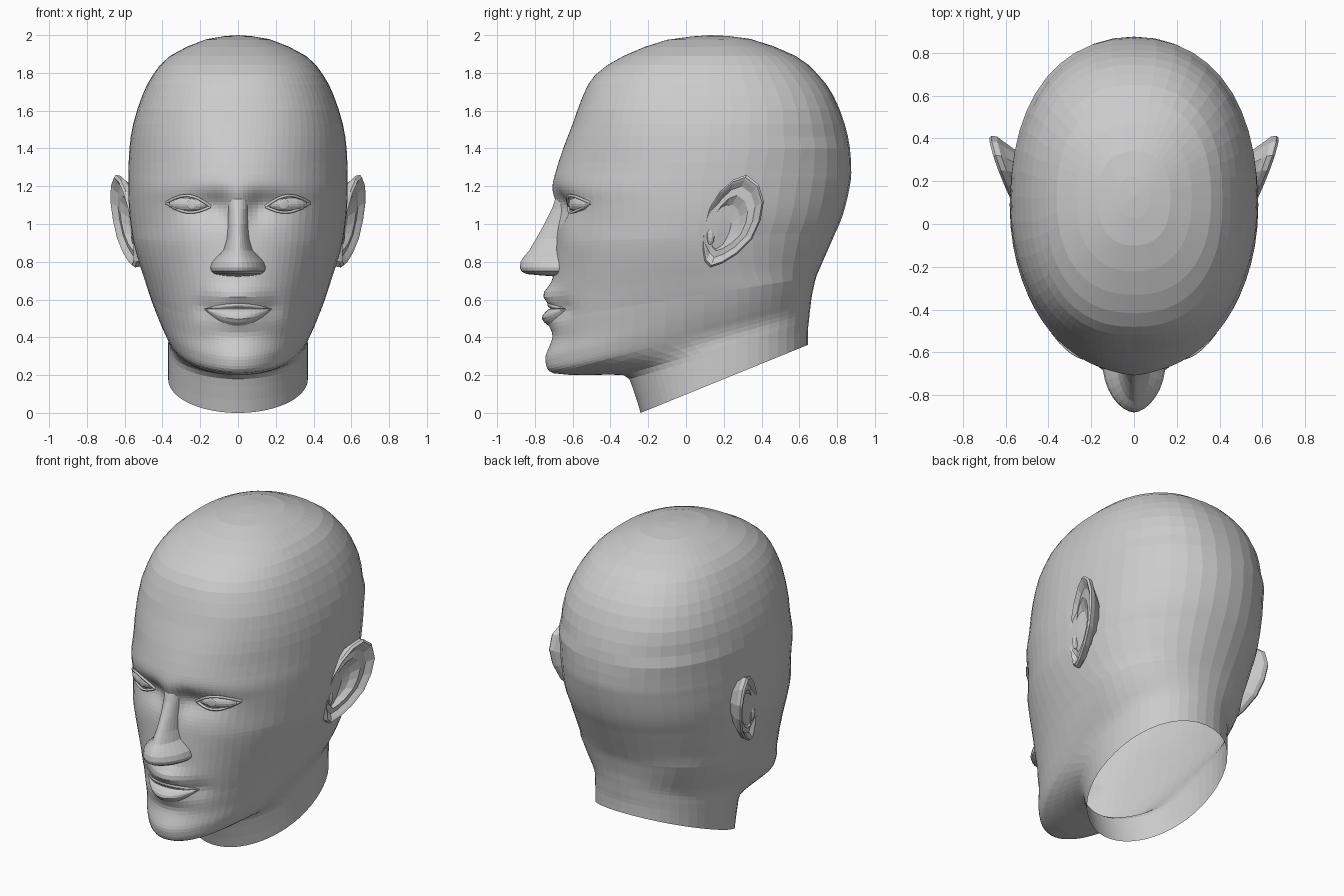
import bpy, bmesh
from math import sin, cos, pi, exp, radians
from mathutils import Vector, Matrix
from mathutils.bvhtree import BVHTree

if "Cube" in bpy.data.objects:
    bpy.data.objects.remove(bpy.data.objects["Cube"])


def finish(name, bm, mirror=False):
    bmesh.ops.recalc_face_normals(bm, faces=bm.faces)
    mesh = bpy.data.meshes.new(name)
    bm.to_mesh(mesh)
    obj = bpy.data.objects.new(name, mesh)
    bpy.context.collection.objects.link(obj)
    if mirror:
        obj.modifiers.new("mirror", 'MIRROR').use_mirror_merge = False
    return obj


def loft(rings, closed=True):
    bm = bmesh.new()
    vs = [[bm.verts.new(p) for p in r] for r in rings]
    n = len(rings[0])
    for a, b in zip(vs, vs[1:]):
        for j in range(n if closed else n - 1):
            k = (j + 1) % n
            bm.faces.new((a[j], a[k], b[k], b[j]))
    bmesh.ops.remove_doubles(bm, verts=bm.verts, dist=1e-5)
    return bm


def clamp(v):
    return max(0, min(1, v))


def spow(v, p):
    return abs(v) ** p * (1 if v > 0 else -1)


def spline(pts, i, t):
    # Catmull-Rom interpolation between control rows i and i+1
    p0, p1 = pts[max(i - 1, 0)], pts[i]
    p2, p3 = pts[i + 1], pts[min(i + 2, len(pts) - 1)]
    return [0.5 * (2 * b + (c - a) * t + (2 * a - 5 * b + 4 * c - d) * t * t
                   + (3 * b - a - 3 * c + d) * t ** 3)
            for a, b, c, d in zip(p0, p1, p2, p3)]


def ellipsoid(name, loc, size, turn=0.0, segs=16):
    bm = bmesh.new()
    m = Matrix.Translation(loc) @ Matrix.Rotation(turn, 4, 'Z') @ Matrix.Diagonal((*size, 1))
    bmesh.ops.create_uvsphere(bm, u_segments=segs, v_segments=segs // 2 + 2, radius=1, matrix=m)
    return finish(name, bm, True)


# Head and neck: tilted oval rings (front y, front z, back y, back z, half width)
RINGS = [
    (.13, 2.0, .13, 2.0, 0), (-.10, 1.975, .34, 1.98, .17), (-.33, 1.89, .58, 1.89, .36),
    (-.48, 1.79, .70, 1.79, .45), (-.545, 1.68, .78, 1.68, .507), (-.60, 1.53, .84, 1.53, .555),
    (-.65, 1.40, .868, 1.40, .575), (-.695, 1.26, .875, 1.27, .58), (-.71, 1.18, .865, 1.19, .58),
    (-.695, 1.10, .845, 1.10, .578), (-.685, 1.0, .82, 1.02, .57), (-.69, .88, .785, .94, .555),
    (-.70, .76, .75, .86, .53), (-.71, .64, .715, .78, .50), (-.715, .50, .69, .72, .472),
    (-.715, .38, .675, .66, .442), (-.735, .28, .665, .61, .412), (-.70, .21, .66, .57, .385),
    (-.50, .20, .655, .53, .37), (-.33, .20, .65, .48, .37), (-.285, .14, .645, .43, .37),
    (-.24, 0, .645, .36, .37)]

# Face relief bumps: (x, z, x spread, z spread, push back in y)
RELIEF = [
    (.18, 1.10, .10, .06, .042), (.10, 1.08, .04, .06, .028),   # eye socket, inner corner
    (.31, .92, .10, .10, -.015), (.18, .55, .04, .04, .018),    # cheekbone, mouth corner
    (0, .625, .085, .035, -.046), (0, .49, .085, .03, -.02),    # upper and lower lip
    (0, .553, .10, .012, .012), (0, .41, .10, .025, .008),      # mouth line, chin crease
    (0, .29, .10, .045, -.01)]                                  # chin


def relief(x, z):
    return sum(d * exp(-((abs(x) - cx) / sx) ** 2 / 2 - ((z - cz) / sz) ** 2 / 2)
               for cx, cz, sx, sz, d in RELIEF)


def head_ring(yf, zf, yb, zb, w, n=64):
    pts = []
    k = clamp((.9 - zf) / .4)              # widest point moves back towards the neck
    yc = (yf + yb) / 2 * (1 - k) + .2 * k
    square = .15 * clamp((zf - 1.3) / .3)  # boxier crown
    for j in range(n):
        u = 2 * pi * j / n
        a = u - 0.55 * sin(u)              # columns crowd towards the face
        c = cos(a)
        p = 1 - square - (.06 if c < 0 and square < .06 else 0)
        y = yc - spow(c, p) * (yc - yf if c > 0 else yb - yc)
        t = (y - yf) / (yb - yf) if yb > yf else 0
        x, z = w * spow(sin(a), p), zf + (zb - zf) * t
        if y < -.3:
            y += relief(x, z)
        pts.append((x, y, z))
    return pts


rows = []
for i in range(len(RINGS) - 1):
    steps = 5 if 7 <= i < 17 else 2
    rows += [spline(RINGS, i, s / steps) for s in range(steps)]
rows.append(RINGS[-1])
head_bm = loft([head_ring(*r) for r in rows])
finish("head", head_bm)
surface = BVHTree.FromBMesh(head_bm)


def face_y(x, z):
    hit = surface.ray_cast(Vector((x, -2, z)), Vector((0, 1, 0)))[0]
    return hit.y if hit else -.6


# Nose: half-oval sections (z, front y, half width)
NOSE = [(1.20, -.68, .05), (1.14, -.69, .055), (1.08, -.71, .053), (1.0, -.75, .055), (.92, -.795, .062),
        (.86, -.83, .08), (.825, -.86, .115), (.80, -.875, .138), (.77, -.88, .148), (.75, -.872, .144),
        (.735, -.845, .125), (.728, -.77, .09), (.722, -.69, .05)]
nose = []
for z, yf, w in NOSE:
    angles = [-pi / 2 + pi * k / 16 for k in range(17)]
    nose.append([(w * spow(sin(a), 1.15), -.64 + (yf + .64) * cos(a), z) for a in angles])
finish("nose", loft(nose, closed=False))

# Lips: swelling patches between the mouth line and an arched edge
for name, edge, swell in (("upper_lip", .028, .012), ("lower_lip", -.09, .03)):
    grid = []
    for k in range(17):
        x = -.178 + .356 * k / 16
        arch = 1 - (x / .18) ** 2
        column = []
        for v in range(6):
            z = .551 + edge * arch * v / 5
            column.append((x, face_y(x, z) - .002 - swell * arch ** .5 * sin(pi * (v + .6) / 5.6), z))
        grid.append(column)
    finish(name, loft(grid, closed=False))

# Eyes: flattened eyeballs and irises, turned with the curve of the face
ey = face_y(.255, 1.105)
ellipsoid("eyeball", (.26, ey + .025, 1.105), (.115, .045, .044), radians(24))
ellipsoid("iris", (.243, ey - .024, 1.105), (.028, .006, .028), radians(15), 12)

# Eyelids: thin almond tubes laid on the face
lids = bpy.data.curves.new("eyelids", 'CURVE')
lids.dimensions = '3D'
lids.bevel_depth = .008
lids.bevel_resolution = 1
for side in (-1, 1):
    for height in (.048, -.040):
        sp = lids.splines.new('POLY')
        sp.points.add(10)
        for k, p in enumerate(sp.points):
            t = k / 10
            x = .145 + .235 * t
            z = 1.092 + .02 * t + height * sin(pi * t)
            p.co = (side * x, face_y(x, z) - .003 - .012 * sin(pi * t), z, 1)
bpy.context.collection.objects.link(bpy.data.objects.new("eyelids", lids))

# Ears: outline in (y, z), stepped inwards to form the rim, fold and bowl
OUTLINE = [(.13, .77), (.19, .79), (.27, .84), (.35, .92), (.395, 1.02), (.412, 1.12), (.385, 1.21),
           (.32, 1.26), (.25, 1.235), (.18, 1.17), (.12, 1.08), (.09, .98), (.085, .88), (.10, .80)]


def ear_ring(scale, cy, cz, depth, flat=None):
    pts = []
    for y, z in OUTLINE:
        y, z = cy + (y - cy) * scale, cz + (z - cz) * scale
        pts.append((flat or .563 + (y - .1) * .33 + (z - 1.0) * .08 - depth, y, z))
    return pts


ear = [ear_ring(.60, .15, 1.0, 0, .50), ear_ring(.88, .20, 1.0, .055), ear_ring(.98, .22, 1.0, .035),
       ear_ring(1.0, .22, 1.0, .010), ear_ring(.95, .22, 1.0, -.003), ear_ring(.89, .215, 1.0, .003),
       ear_ring(.77, .21, 1.0, .022), ear_ring(.60, .20, .99, .018), ear_ring(.46, .18, .97, .045),
       ear_ring(.25, .17, .96, .055), ear_ring(0, .17, .96, .055)]
finish("ear", loft(ear), True)
ellipsoid("ear_tragus", (.55, .13, .94), (.018, .022, .05), 0, 10)
